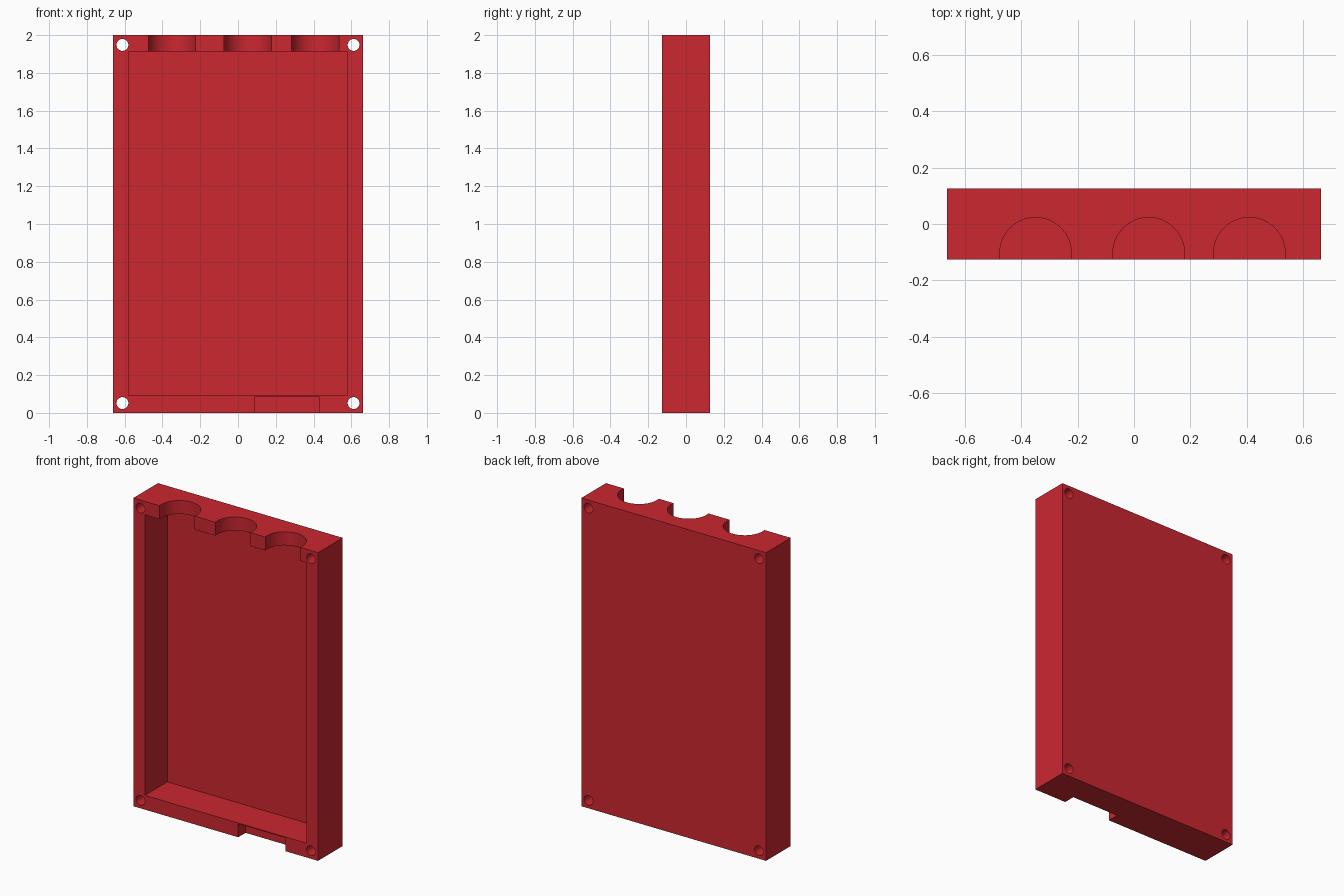
import bpy
import math

if "Cube" in bpy.data.objects:
    bpy.data.objects.remove(bpy.data.objects["Cube"])

HX, HY, H = 0.663, 0.126, 2.0


def box(name, x0, x1, y0, y1, z0, z1):
    bpy.ops.mesh.primitive_cube_add(
        size=1, location=((x0 + x1) / 2, (y0 + y1) / 2, (z0 + z1) / 2))
    ob = bpy.context.object
    ob.name = name
    ob.scale = (x1 - x0, y1 - y0, z1 - z0)
    bpy.ops.object.transform_apply(location=True, rotation=True, scale=True)
    return ob


def cylinder(name, radius, depth, location, rotation=(0, 0, 0), sides=64):
    bpy.ops.mesh.primitive_cylinder_add(
        vertices=sides, radius=radius, depth=depth,
        location=location, rotation=rotation)
    ob = bpy.context.object
    ob.name = name
    return ob


def cut(target, cutter):
    mod = target.modifiers.new(cutter.name, 'BOOLEAN')
    mod.operation = 'DIFFERENCE'
    mod.solver = 'EXACT'
    mod.object = cutter
    bpy.context.view_layer.objects.active = target
    bpy.ops.object.modifier_apply(modifier=mod.name)
    bpy.data.objects.remove(cutter, do_unlink=True)


# Case body
case = box("case_shell", -HX, HX, -HY, HY, 0, H)

# Open cavity in the front, leaving a thin back panel
cut(case, box("cavity", -0.58, 0.58, -0.2, 0.103, 0.0925, 1.9125))

# Three round cable notches through the top wall
for x in (-0.349, 0.052, 0.409):
    cut(case, cylinder("top_notch", 0.127, 0.3, (x, -0.104, 2.0)))

# Shallow slot under the bottom wall, leaving a thin lip
cut(case, box("bottom_slot", 0.09, 0.43, -0.2, -0.051, -0.1, 0.0865))

# Screw holes through the four corners
for x in (-0.612, 0.612):
    for z in (0.052, H - 0.052):
        cut(case, cylinder("screw_hole", 0.0315, 0.6, (x, 0, z),
                           (math.pi / 2, 0, 0), 32))

# Smooth the curved walls, keep the edges sharp
bpy.ops.object.select_all(action='DESELECT')
case.select_set(True)
bpy.context.view_layer.objects.active = case
bpy.ops.object.shade_smooth_by_angle(angle=math.radians(30))

# Red material
red = bpy.data.materials.new("red_plastic")
red.diffuse_color = (0.6, 0.02, 0.03, 1)
red.use_nodes = True
red.node_tree.nodes["Principled BSDF"].inputs["Base Color"].default_value = red.diffuse_color
case.data.materials.clear()
case.data.materials.append(red)
